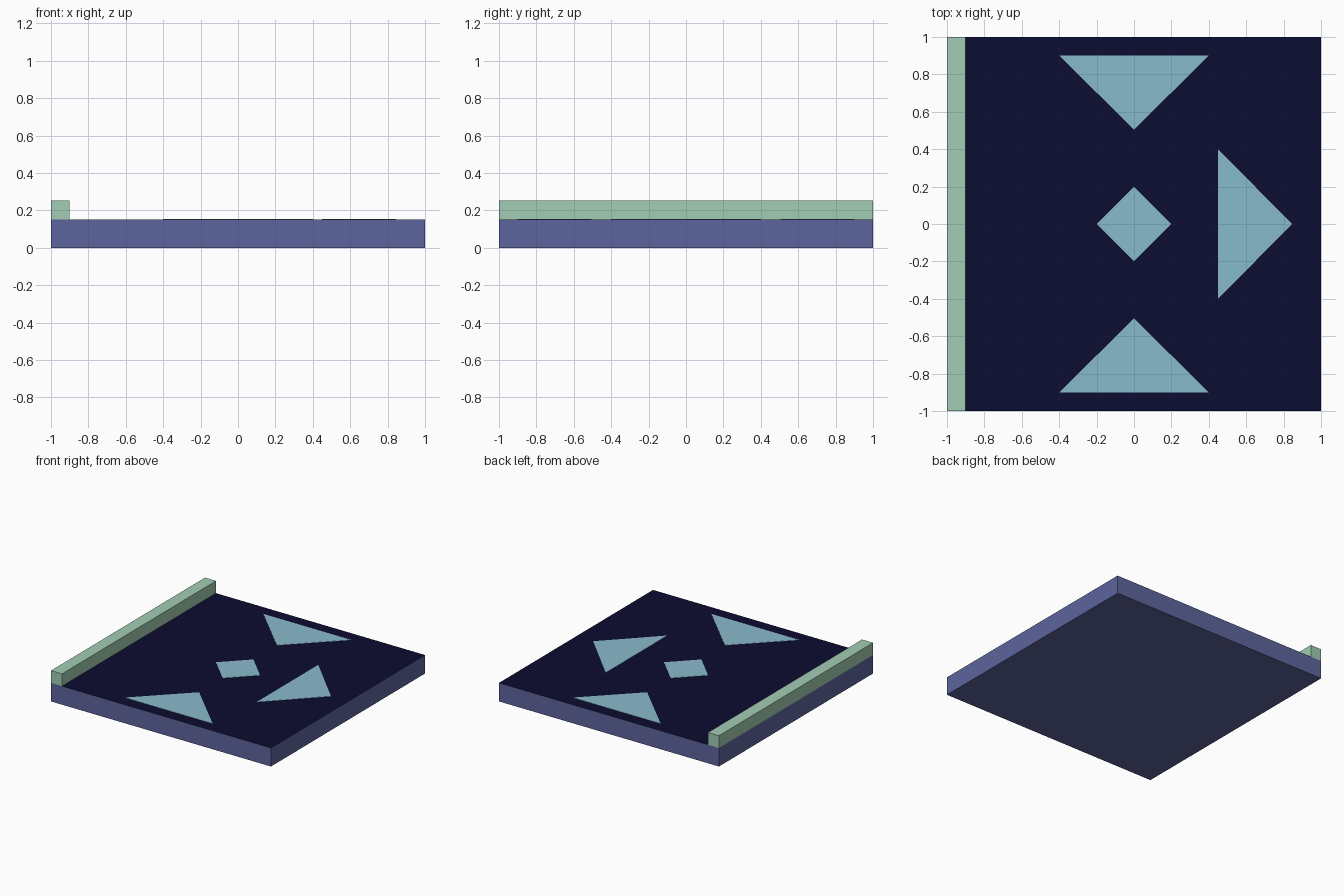
import bpy
import bmesh

if "Cube" in bpy.data.objects:
    bpy.data.objects.remove(bpy.data.objects["Cube"])


def material(name, rgb):
    """Flat colour given as 0-255 sRGB, stored as linear."""
    def lin(c):
        c /= 255
        return c / 12.92 if c <= 0.04045 else ((c + 0.055) / 1.055) ** 2.4
    mat = bpy.data.materials.new(name)
    mat.diffuse_color = (*[lin(c) for c in rgb], 1)
    mat.use_nodes = True
    mat.node_tree.nodes["Principled BSDF"].inputs["Base Color"].default_value = mat.diffuse_color
    return mat


slab_blue = material("slab blue", (93, 101, 157))
dark_navy = material("dark navy", (12, 12, 50))
pale_green = material("pale green", (161, 205, 179))
pale_blue = material("pale blue", (137, 187, 203))


def prism(name, outline, z0, z1, *mats):
    """Extrude a flat outline from z0 to z1; a second material goes on top."""
    bm = bmesh.new()
    base = bm.faces.new([bm.verts.new((x, y, z0)) for x, y in outline])
    ext = bmesh.ops.extrude_face_region(bm, geom=[base], use_keep_orig=True)
    for v in ext["geom"]:
        if isinstance(v, bmesh.types.BMVert):
            v.co.z = z1
    bmesh.ops.recalc_face_normals(bm, faces=bm.faces)
    for f in bm.faces:
        f.material_index = int(len(mats) > 1 and f.normal.z > 0.5)
    mesh = bpy.data.meshes.new(name)
    bm.to_mesh(mesh)
    bm.free()
    for m in mats:
        mesh.materials.append(m)
    obj = bpy.data.objects.new(name, mesh)
    bpy.context.collection.objects.link(obj)
    return obj


def rect(x0, x1, y0, y1):
    return [(x0, y0), (x1, y0), (x1, y1), (x0, y1)]


TOP = 0.152
PLATE = TOP + 0.002

# Square slab with a dark top, and the raised rail on its left edge
prism("slab", rect(-1, 1, -1, 1), 0, TOP, slab_blue, dark_navy)
prism("edge_rail", rect(-1, -0.9, -1, 1), TOP, TOP + 0.101, pale_green)

# Thin inlay plates: centre diamond, right triangle, front and back triangles
prism("centre_diamond", [(0.2, 0), (0, 0.2), (-0.2, 0), (0, -0.2)], TOP, PLATE, pale_blue)
prism("right_triangle", [(0.45, -0.4), (0.845, 0), (0.45, 0.4)], TOP, PLATE, pale_blue)
for side, s in (("front", -1), ("back", 1)):
    prism(side + "_triangle", [(-0.4, 0.9 * s), (0.4, 0.9 * s), (0, 0.505 * s)],
          TOP, PLATE, pale_blue)
